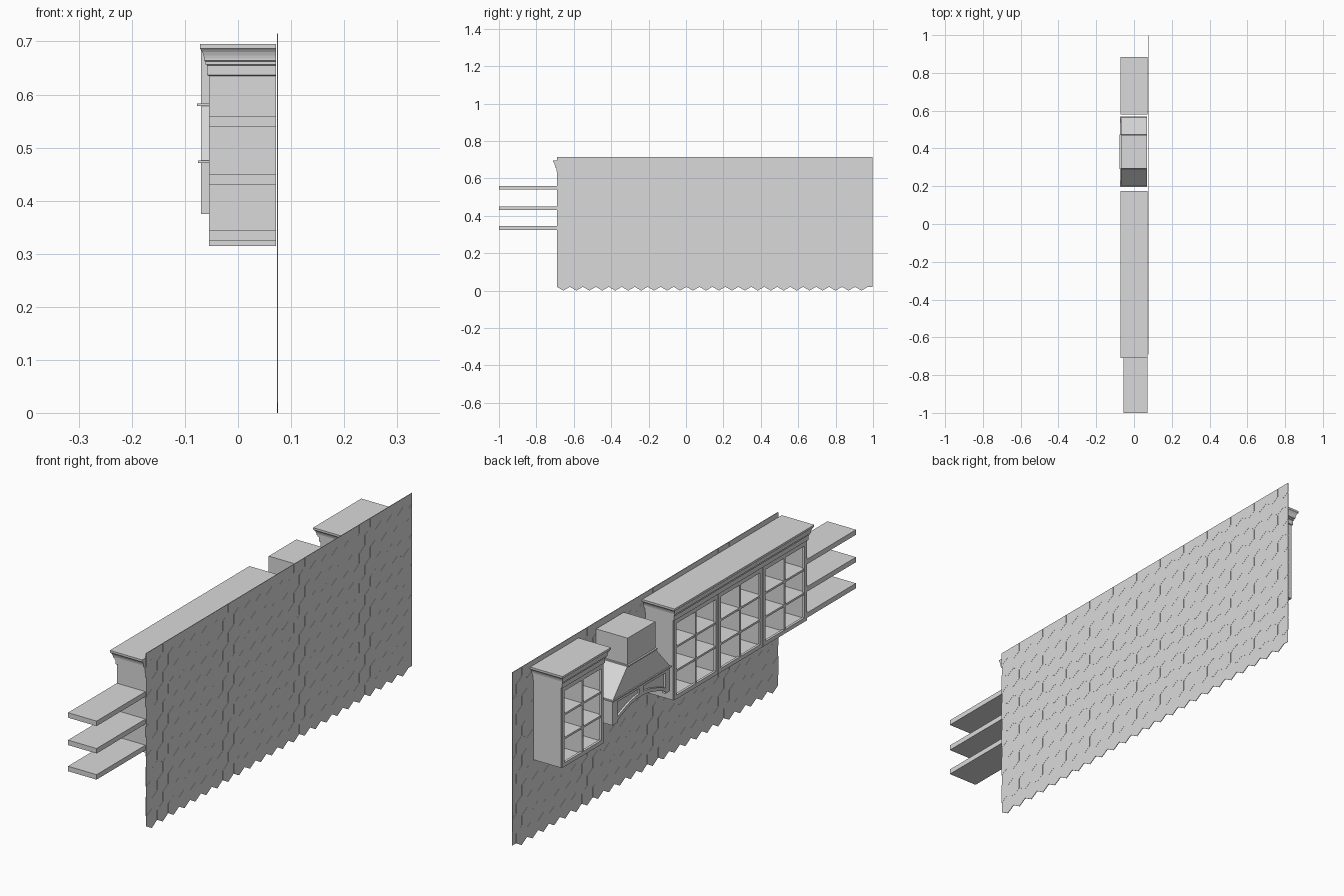
import bpy, bmesh, math
from mathutils import Vector

cube = bpy.data.objects.get("Cube")
if cube:
    bpy.data.objects.remove(cube)

paint = bpy.data.materials.new("light_grey_paint")
paint.use_nodes = True
GREY = (0.7, 0.7, 0.7, 1)
paint.diffuse_color = GREY
for node in paint.node_tree.nodes:
    if node.type == 'BSDF_PRINCIPLED':
        node.inputs["Base Color"].default_value = GREY


def finish(name, bm):
    bmesh.ops.recalc_face_normals(bm, faces=bm.faces)
    mesh = bpy.data.meshes.new(name)
    bm.to_mesh(mesh)
    bm.free()
    mesh.materials.append(paint)
    obj = bpy.data.objects.new(name, mesh)
    bpy.context.collection.objects.link(obj)
    return obj


def add_box(bm, x0, x1, y0, y1, z0, z1):
    verts = bmesh.ops.create_cube(bm, size=1)["verts"]
    for v in verts:
        v.co = ((x0 + x1) / 2 + v.co.x * (x1 - x0),
                (y0 + y1) / 2 + v.co.y * (y1 - y0),
                (z0 + z1) / 2 + v.co.z * (z1 - z0))


def add_prism(bm, outline, x0, x1):
    """Extrude a y-z outline along x."""
    face = bm.faces.new([bm.verts.new((x0, y, z)) for y, z in outline])
    out = bmesh.ops.extrude_face_region(bm, geom=[face])["geom"]
    moved = [g for g in out if isinstance(g, bmesh.types.BMVert)]
    bmesh.ops.translate(bm, verts=moved, vec=(x1 - x0, 0, 0))


FRONT, BACK = -0.055, 0.072
BOTTOM, HEAD = 0.315, 0.652

# Tiled wall: thin sheet plus staggered hexagon tiles on both faces
SIDE = 0.04
WIDTH = SIDE * math.sqrt(3)
Y0, Y1, TOP = -0.69, 0.997, 0.715
bm = bmesh.new()
add_box(bm, 0.0738, 0.0752, Y0, Y1, SIDE / 2, TOP)
finish("wall_sheet", bm)

bm = bmesh.new()
for row in range(13):
    shift = WIDTH / 2 * (row % 2)
    for col in range(-1, 25):
        cy, cz = Y0 + WIDTH / 2 + col * WIDTH - shift, SIDE + row * SIDE * 1.5
        if cy + WIDTH / 2 > Y1 + 0.002 and row == 0:
            continue
        ring = [math.radians(30 + 60 * k) for k in range(6)]
        r = SIDE * 0.975
        add_prism(bm, [(cy + r * math.cos(a), cz + r * math.sin(a)) for a in ring],
                  0.0733, 0.0757)
for point, normal in (((0, Y0, 0), (0, -1, 0)), ((0, Y1, 0), (0, 1, 0)),
                      ((0, 0, TOP), (0, 0, 1))):
    geom = bm.verts[:] + bm.edges[:] + bm.faces[:]
    bmesh.ops.bisect_plane(bm, geom=geom, plane_co=Vector(point),
                           plane_no=Vector(normal), clear_outer=True)
    bmesh.ops.holes_fill(bm, edges=[e for e in bm.edges if e.is_boundary], sides=4)
low = min(v.co.z for v in bm.verts)
bmesh.ops.translate(bm, verts=bm.verts, vec=(0, 0, -low))
finish("hexagon_wall_tiles", bm)

# Open shelves at the end of the run
for i, z in enumerate((0.325, 0.43, 0.54)):
    bm = bmesh.new()
    add_box(bm, FRONT, BACK, -1.0, -0.69, z, z + 0.02)
    finish(f"open_shelf_{i + 1}", bm)


def cabinet(name, y0, y1):
    """Cabinet with two columns and three rows of openings."""
    t, rail, head = 0.01, 0.016, 0.635
    bm = bmesh.new()
    for a, b in ((y0, y0 + t), (y1 - t, y1)):
        add_box(bm, FRONT + 0.004, BACK, a, b, BOTTOM, HEAD)
    add_box(bm, BACK - 0.006, BACK, y0, y1, BOTTOM, HEAD)
    add_box(bm, FRONT + 0.004, BACK, y0, y1, BOTTOM, BOTTOM + t)
    add_box(bm, FRONT + 0.004, BACK, y0, y1, head, HEAD)
    finish(name + "_body", bm)

    # Front frame
    bm = bmesh.new()
    g = 0.002
    for a, b in ((y0 + g, y0 + rail), (y1 - rail, y1 - g)):
        add_box(bm, FRONT, FRONT + 0.01, a, b, BOTTOM, head)
    for a, b in ((BOTTOM, BOTTOM + rail), (head - rail, head)):
        add_box(bm, FRONT, FRONT + 0.01, y0 + rail, y1 - rail, a, b)
    finish(name + "_front_frame", bm)

    # Upright divider and inner shelves
    bm = bmesh.new()
    mid = (y0 + y1) / 2
    add_box(bm, FRONT + 0.001, BACK, mid - 0.004, mid + 0.004, BOTTOM, head)
    for k in (1, 2):
        z = BOTTOM + rail + (head - BOTTOM - 2 * rail) * k / 3
        add_box(bm, FRONT + 0.002, BACK, y0 + t, y1 - t, z - 0.004, z + 0.004)
    finish(name + "_shelves", bm)


def cornice(name, y0, y1):
    """Stepped crown moulding on three sides, lofted from flat rings."""
    profile = [(0.000, 0.635), (0.003, 0.637), (0.003, 0.655), (0.006, 0.657),
               (0.006, 0.662), (0.009, 0.664), (0.009, 0.668), (0.010, 0.674),
               (0.012, 0.680), (0.015, 0.685), (0.017, 0.687), (0.017, 0.695)]
    bm = bmesh.new()
    rings = []
    for o, z in profile:
        w = o * 1.2
        rings.append([bm.verts.new(p) for p in
                      ((FRONT - o, y0 - w, z), (BACK, y0 - w, z),
                       (BACK, y1 + w, z), (FRONT - o, y1 + w, z))])
    for lower, upper in zip(rings, rings[1:]):
        for k in range(4):
            n = (k + 1) % 4
            bm.faces.new((lower[k], lower[n], upper[n], upper[k]))
    bm.faces.new(rings[0])
    bm.faces.new(rings[-1])
    finish(name, bm)


# Long run of three cabinets and one single cabinet
RUN0, RUN1 = -0.69, 0.155
step = (RUN1 - RUN0) / 3
for i in range(3):
    cabinet(f"long_cabinet_{i + 1}", RUN0 + i * step, RUN0 + (i + 1) * step)
cornice("long_cornice", RUN0, RUN1)
cabinet("single_cabinet", 0.60, 0.865)
cornice("single_cornice", 0.60, 0.865)

# Range hood: chimney, tapered canopy and trims
H0, H1, C0, C1 = 0.20, 0.565, 0.295, 0.47
HF, HB = -0.07, 0.07
bm = bmesh.new()
add_box(bm, HF, HB, C0, C1, 0.58, 0.69)
finish("hood_chimney", bm)
bm = bmesh.new()
add_prism(bm, [(H0, 0.475), (H1, 0.475), (C1, 0.58), (C0, 0.58)], HF, HB)
finish("hood_canopy", bm)
bm = bmesh.new()
add_box(bm, HF - 0.007, HB, C0 - 0.005, C1 + 0.005, 0.578, 0.583)
add_box(bm, HF - 0.005, HB, H0 - 0.005, H1 + 0.005, 0.471, 0.476)
finish("hood_trims", bm)

# Hood apron: arched front with two recessed panels, and side cheeks
END, RISE, BASE, SEG = 0.03, 0.04, 0.375, 16
arch = []
for k in range(SEG + 1):
    u = k / SEG
    arch.append((H0 + END + (H1 - H0 - 2 * END) * u,
                 BASE + 0.01 + RISE * math.sin(math.pi * u)))
bm = bmesh.new()
outline = [(H0, 0.475), (H0, BASE), (H0 + END, BASE)] + arch
outline += [(H1 - END, BASE), (H1, BASE), (H1, 0.475)]
add_prism(bm, outline, HF + 0.008, HF + 0.016)
for a, b in ((H0, H0 + 0.012), (H1 - 0.012, H1)):
    add_box(bm, HF + 0.008, HB, a, b, BASE, 0.475)
finish("hood_apron", bm)

bm = bmesh.new()
mid = (H0 + H1) / 2
for a, b in ((H0, H0 + END), (H1 - END, H1)):
    add_box(bm, HF, HF + 0.009, a, b, BASE, 0.475)
add_box(bm, HF, HF + 0.009, mid - 0.012, mid + 0.012, BASE + RISE + 0.015, 0.475)
add_box(bm, HF, HF + 0.009, H0, H1, 0.459, 0.475)
add_prism(bm, arch + [(y, z + 0.014) for y, z in reversed(arch)], HF, HF + 0.009)
finish("hood_apron_frame", bm)
